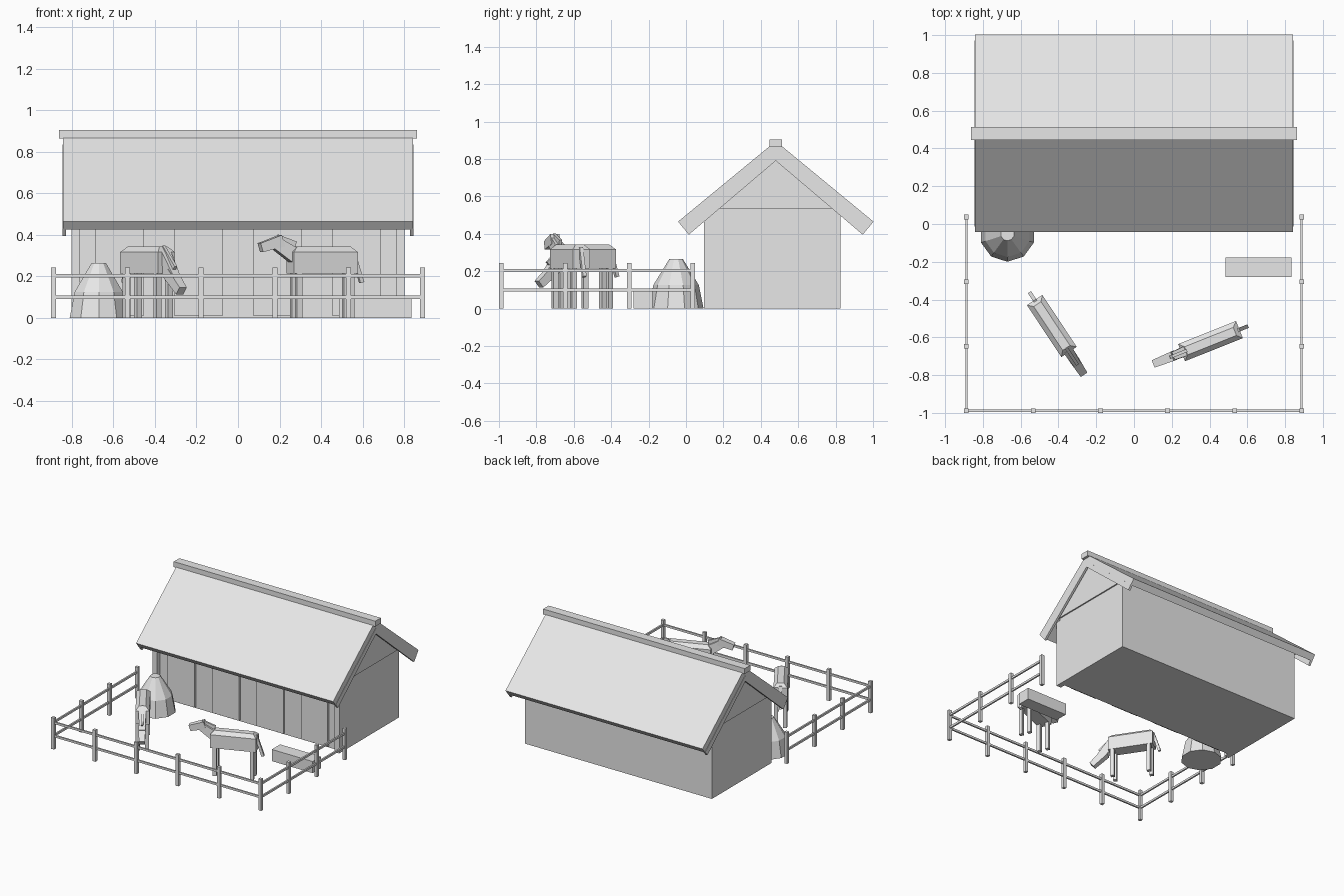
import bpy
import bmesh
from math import radians, cos, sin, pi
from mathutils import Matrix, Vector

old = bpy.data.objects.get("Cube")
if old:
    bpy.data.objects.remove(old, do_unlink=True)

GREY = (0.8, 0.8, 0.8, 1)
mat = bpy.data.materials.new("light grey")
mat.use_nodes = True
mat.diffuse_color = GREY
mat.node_tree.nodes["Principled BSDF"].inputs["Base Color"].default_value = GREY


def finish(name, bm, world=None):
    bmesh.ops.recalc_face_normals(bm, faces=bm.faces)
    mesh = bpy.data.meshes.new(name)
    bm.to_mesh(mesh)
    bm.free()
    mesh.materials.append(mat)
    ob = bpy.data.objects.new(name, mesh)
    bpy.context.collection.objects.link(ob)
    if world:
        ob.matrix_world = world
    return ob


def box(name, lo, hi, world=None, top_bevel=0):
    lo, hi = Vector(lo), Vector(hi)
    bm = bmesh.new()
    bmesh.ops.create_cube(bm, size=1, matrix=Matrix.Translation((lo + hi) / 2)
                          @ Matrix.Diagonal((*(hi - lo), 1)))
    if top_bevel:
        edges = [e for e in bm.edges if all(v.co.z > hi.z - 1e-4 for v in e.verts)]
        bmesh.ops.bevel(bm, geom=edges, offset=top_bevel, segments=1, affect='EDGES')
    return finish(name, bm, world)


def prism(name, profile, x0, x1):
    """Extrude a (y, z) profile along x."""
    bm = bmesh.new()
    face = bm.faces.new([bm.verts.new((x0, y, z)) for y, z in profile])
    new = bmesh.ops.extrude_face_region(bm, geom=[face])["geom"]
    verts = [v for v in new if isinstance(v, bmesh.types.BMVert)]
    bmesh.ops.translate(bm, verts=verts, vec=(x1 - x0, 0, 0))
    return finish(name, bm)


def beam(name, a, b, width, height, world, taper=1):
    """Box along a line in the x-z plane, optionally narrowing to its end."""
    a, b = Vector((a[0], 0, a[1])), Vector((b[0], 0, b[1]))
    d = b - a
    bm = bmesh.new()
    bmesh.ops.create_cube(bm, size=1)
    for v in bm.verts:
        k = taper if v.co.x > 0 else 1
        v.co = Vector(((v.co.x + 0.5) * d.length, v.co.y * width * k, v.co.z * height * k))
    rot = d.to_track_quat('X', 'Z').to_matrix().to_4x4()
    bm.transform(Matrix.Translation(a) @ rot)
    return finish(name, bm, world)


# Stable body, gable block and corner posts
MID = 0.48
box("stable_walls", (-0.8, 0.135, 0), (0.8, 0.826, 0.535))
prism("gable_block", [(0.13, 0.535), (0.83, 0.535), (MID, 0.83)], -0.81, 0.81)
for side in (-1, 1):
    x = 0.78 * side
    box("corner_post", (x - 0.02, 0.095, 0), (x + 0.02, 0.135, 0.52))

# Stall doors
for x in (-0.57, -0.19, 0.19, 0.57):
    box("stall_door", (x - 0.115, 0.118, 0.01), (x + 0.115, 0.136, 0.44))

# Roof slabs, barge boards and ridge cap
for side, word in ((-1, "front"), (1, "back")):
    def at(offset, z):
        return (MID + side * offset, z)
    prism(word + "_roof", [at(0, 0.895), at(0.522, 0.465), at(0.49, 0.425), at(0, 0.83)],
          -0.843, 0.843)
    for x0, x1 in ((-0.845, -0.828), (0.828, 0.845)):
        prism(word + "_barge_board",
              [at(0, 0.835), at(0.492, 0.429), at(0.465, 0.395), at(0, 0.79)], x0, x1)
box("ridge_cap", (-0.862, 0.446, 0.863), (0.862, 0.514, 0.905))

# Haystack with ten sides
bm = bmesh.new()
rings = []
for r, z in ((0.147, 0), (0.122, 0.125), (0.036, 0.265)):
    rings.append([bm.verts.new((r * cos(i * pi / 5 - pi / 2), r * sin(i * pi / 5 - pi / 2), z))
                  for i in range(10)])
for low, high in zip(rings, rings[1:]):
    for i in range(10):
        j = (i + 1) % 10
        bm.faces.new((low[i], low[j], high[j], high[i]))
bm.faces.new(rings[0])
bm.faces.new(rings[-1])
finish("haystack", bm, Matrix.Translation((-0.67, -0.053, 0)))

# Water trough
box("trough", (0.485, -0.28, 0), (0.835, -0.178, 0.09))

# Paddock fence
FX, FRONT, BACK = 0.887, -0.988, 0.037
posts = [(-FX + i * FX * 2 / 5, FRONT) for i in range(6)]
posts += [(s * FX, FRONT + i * (BACK - FRONT) / 3) for s in (-1, 1) for i in (1, 2, 3)]
for x, y in posts:
    box("fence_post", (x - 0.012, y - 0.012, 0), (x + 0.012, y + 0.012, 0.243))
for z in (0.1, 0.203):
    box("front_rail", (-FX, FRONT - 0.006, z - 0.008), (FX, FRONT + 0.006, z + 0.008))
    for s in (-1, 1):
        box("side_rail", (s * FX - 0.006, FRONT, z - 0.008), (s * FX + 0.006, BACK, z + 0.008))


# Horses, each facing local +x
def horse(label, x, y, angle, neck, head, mane):
    w = Matrix.Translation((x, y, 0)) @ Matrix.Rotation(radians(angle), 4, 'Z')
    box(label + "_body", (-0.165, -0.049, 0.215), (0.165, 0.049, 0.343), w, 0.026)
    for lx in (-0.135, 0.135):
        for ly in (-0.033, 0.033):
            box(label + "_leg", (lx - 0.014, ly - 0.014, 0), (lx + 0.014, ly + 0.014, 0.22), w)
    beam(label + "_tail", (-0.155, 0.325), (-0.205, 0.17), 0.02, 0.02, w)
    beam(label + "_neck", *neck, 0.055, 0.075, w, 0.75)
    beam(label + "_head", *head, 0.052, 0.056, w, 0.8)
    beam(label + "_mane", *mane, 0.016, 0.035, w)


horse("grazing_horse", -0.435, -0.54, -56.5,
      ((0.13, 0.3), (0.23, 0.19)), ((0.195, 0.215), (0.295, 0.13)), ((0.13, 0.335), (0.235, 0.235)))
horse("standing_horse", 0.405, -0.62, 201.7,
      ((0.13, 0.29), (0.25, 0.365)), ((0.21, 0.372), (0.32, 0.338)), ((0.14, 0.35), (0.235, 0.385)))
